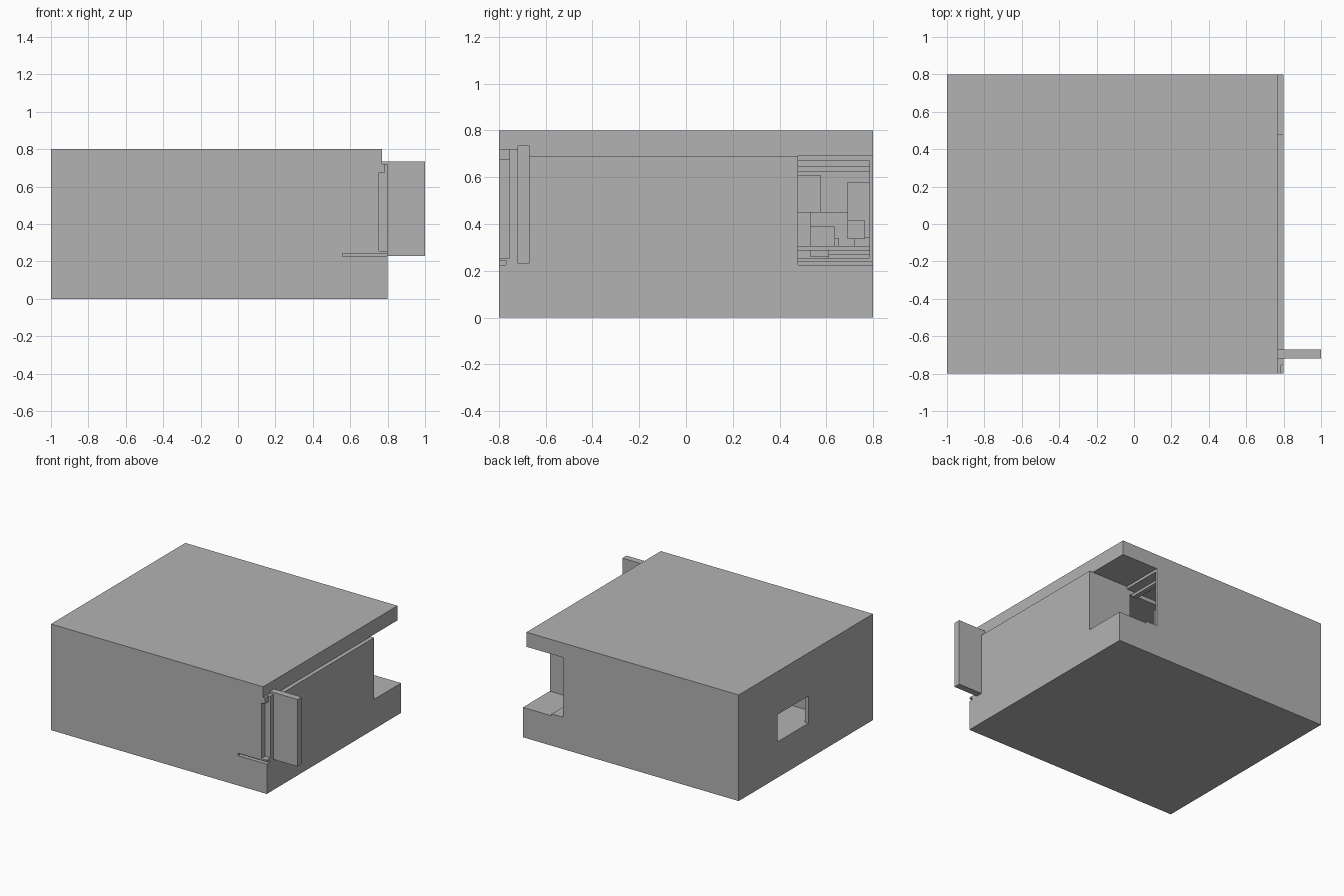
import bpy
import bmesh

cube = bpy.data.objects.get("Cube")
if cube:
    bpy.data.objects.remove(cube, do_unlink=True)

grey = bpy.data.materials.new("plain_grey")
grey.use_nodes = True
grey.diffuse_color = (0.45, 0.45, 0.45, 1)
grey.node_tree.nodes["Principled BSDF"].inputs["Base Color"].default_value = (0.45, 0.45, 0.45, 1)


def box(name, x, y, z):
    """Box from (low, high) ranges on each axis."""
    bm = bmesh.new()
    bmesh.ops.create_cube(bm, size=1)
    for v in bm.verts:
        v.co = [r[1] if c > 0 else r[0] for c, r in zip(v.co, (x, y, z))]
    mesh = bpy.data.meshes.new(name)
    bm.to_mesh(mesh)
    bm.free()
    mesh.materials.append(grey)
    ob = bpy.data.objects.new(name, mesh)
    bpy.context.collection.objects.link(ob)
    return ob


def cut(target, x, y, z):
    """Subtract a box from the target."""
    cutter = box("cutter", x, y, z)
    cutter.hide_render = True
    mod = target.modifiers.new("cut", 'BOOLEAN')
    mod.operation = 'DIFFERENCE'
    mod.solver = 'EXACT'
    mod.object = cutter
    bpy.context.view_layer.objects.active = target
    bpy.ops.object.modifier_apply(modifier=mod.name)
    bpy.data.objects.remove(cutter, do_unlink=True)


# Main block, open at the back left corner
body = box("body", (-1, 0.8), (-0.8, 0.8), (0, 0.8))
cut(body, (0.77, 1), (-0.72, 1), (0.69, 1))
cut(body, (0.77, 1), (-1, -0.719), (0.72, 1))
cut(body, (0.467, 1), (0.48, 1), (0.24, 0.69))
cut(body, (0.56, 1), (0.48, 1), (0.225, 0.25))

# Front corner recess, small nub and slot
cut(body, (0.755, 1), (-1, -0.755), (0.255, 0.675))
cut(body, (0.785, 1), (-1, -0.755), (0.67, 0.73))
cut(body, (0.56, 1), (-1, -0.77), (0.225, 0.243))

# Hollow room and its side window
cut(body, (-0.97, 0.5), (0.48, 0.785), (0.255, 0.67))
cut(body, (-0.97, 0.44), (-0.2, 0.785), (0.27, 0.64))
cut(body, (-1.1, -0.9), (-0.03, 0.336), (0.27, 0.475))

# Hinged plate at the front corner
box("door_plate", (0.77, 1), (-0.72, -0.67), (0.23, 0.735))

# Stepped rails across the opening
for i, (x, y, z) in enumerate([
        (0.40, 0.48, 0.305), (0.34, 0.61, 0.29), (0.43, 0.61, 0.272)]):
    box(f"floor_rail_{i + 1}", (x - 0.04, x), (y, 0.786), (z - 0.018, z))
box("ceiling_rail", (0.38, 0.42), (0.48, 0.786), (0.625, 0.645))

# Blocks inside the room
for name, x, y, z in [
        ("low_block", (-0.1, 0.1), (0.53, 0.635), (0.26, 0.39)),
        ("tall_block", (-0.4, -0.2), (0.53, 0.72), (0.26, 0.45)),
        ("hanging_block", (-0.1, 0.2), (0.45, 0.575), (0.45, 0.61)),
        ("wall_panel", (-0.3, 0.0), (0.69, 0.79), (0.34, 0.58)),
        ("wall_shelf", (0.0, 0.2), (0.69, 0.765), (0.335, 0.415)),
        ("small_peg", (0.1, 0.15), (0.635, 0.655), (0.26, 0.34))]:
    box(name, x, y, z)
